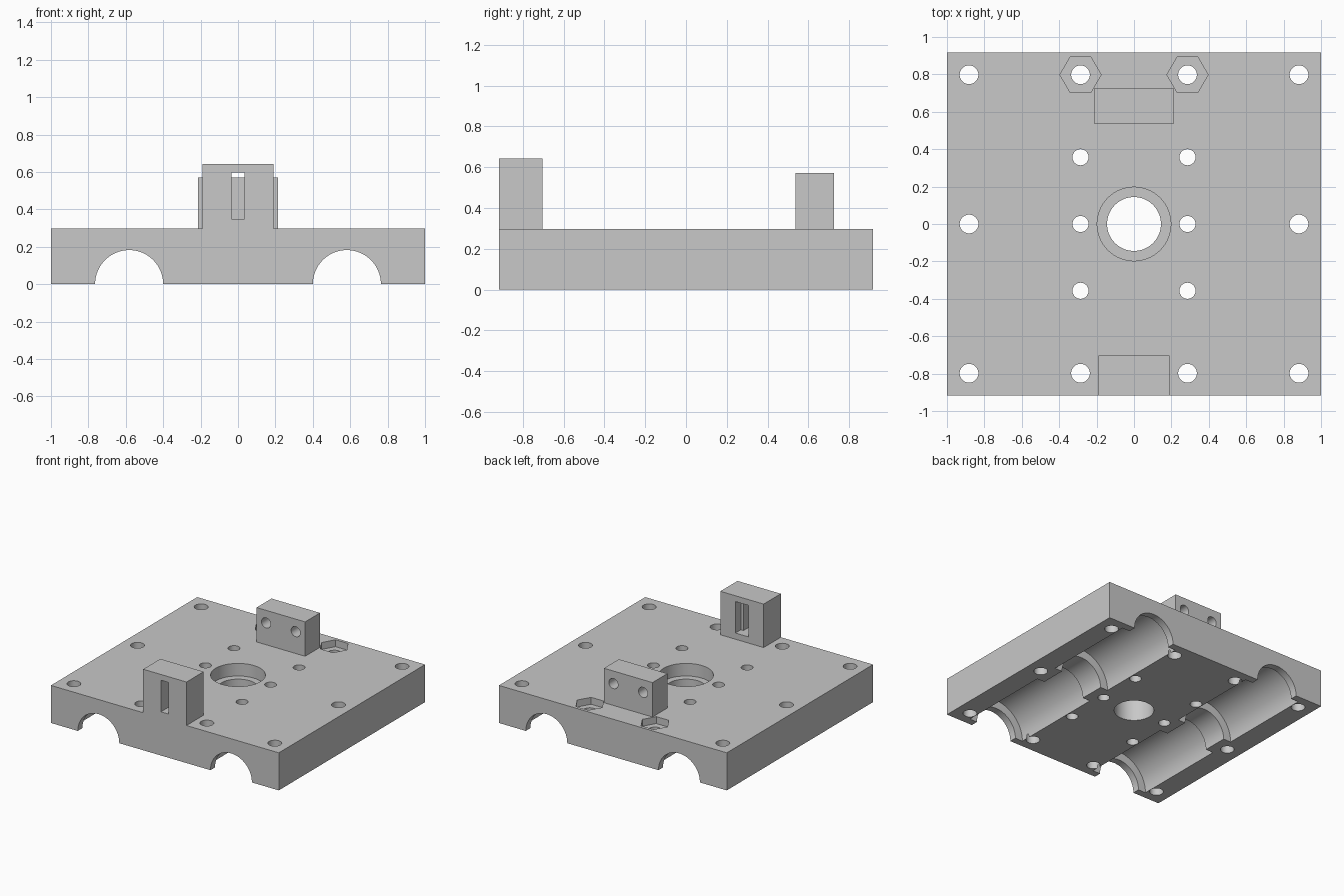
import bpy
import math

cube = bpy.data.objects.get("Cube")
if cube:
    bpy.data.objects.remove(cube, do_unlink=True)

# Single grey material
grey = bpy.data.materials.new("light grey")
grey.use_nodes = True
COLOUR = (0.578, 0.578, 0.578, 1.0)
grey.diffuse_color = COLOUR
grey.node_tree.nodes["Principled BSDF"].inputs["Base Color"].default_value = COLOUR

PLATE_TOP = 0.298
HALF_Y = 0.917


def box(name, x, y, z):
    """Box from (min, max) pairs on each axis."""
    centre = [(a + b) / 2 for a, b in (x, y, z)]
    bpy.ops.mesh.primitive_cube_add(size=1, location=centre)
    obj = bpy.context.object
    obj.name = name
    obj.scale = [b - a for a, b in (x, y, z)]
    bpy.ops.object.transform_apply(location=True, rotation=False, scale=True)
    obj.data.materials.append(grey)
    return obj


def cylinder(radius, length, location, along_y=False, sides=48):
    """Cylinder cutter along z, or along y."""
    turn = (math.pi / 2, 0, 0) if along_y else (0, 0, 0)
    bpy.ops.mesh.primitive_cylinder_add(
        vertices=sides, radius=radius, depth=length, location=location, rotation=turn)
    obj = bpy.context.object
    obj.data.materials.append(grey)
    return obj


def cut(target, cutter):
    """Subtract the cutter from the target, then discard it."""
    mod = target.modifiers.new("cut", 'BOOLEAN')
    mod.operation = 'DIFFERENCE'
    mod.solver = 'EXACT'
    mod.object = cutter
    bpy.context.view_layer.objects.active = target
    bpy.ops.object.modifier_apply(modifier=mod.name)
    bpy.data.objects.remove(cutter, do_unlink=True)


def finish(obj):
    bpy.ops.object.select_all(action='DESELECT')
    obj.select_set(True)
    bpy.context.view_layer.objects.active = obj
    bpy.ops.object.shade_smooth_by_angle(angle=math.radians(30))


# Base plate
plate = box("base_plate", (-1, 1), (-HALF_Y, HALF_Y), (0, PLATE_TOP))

# Rod channels underneath, each with two wider bearing seats
for side in (-1, 1):
    x = side * 0.582
    cut(plate, cylinder(0.182, 3, (x, 0, 0), along_y=True, sides=64))
    for end in (-1, 1):
        cut(plate, cylinder(0.248, 0.76, (x, end * 0.48, 0), along_y=True, sides=64))

# Central bore and its counterbore
cut(plate, cylinder(0.144, 1, (0, 0, 0), sides=64))
cut(plate, cylinder(0.197, 0.2, (0, 0, PLATE_TOP), sides=64))

# Screw holes in mirrored columns
for side in (-1, 1):
    for y in (-0.798, 0, 0.798):
        cut(plate, cylinder(0.05, 1, (side * 0.882, y, 0)))
    for y, radius in ((-0.798, 0.05), (-0.357, 0.043), (0, 0.043), (0.357, 0.043), (0.798, 0.05)):
        cut(plate, cylinder(radius, 1, (side * 0.286, y, 0)))
    # Hexagonal nut pocket at the back
    nut = cylinder(0.11, 0.11, (side * 0.286, 0.798, PLATE_TOP), sides=6)
    nut.rotation_euler.z = math.pi / 6
    cut(plate, nut)
finish(plate)

# Slotted tower at the front edge, the slot widening towards the middle
tower = box("slotted_tower", (-0.19, 0.19), (-HALF_Y, -0.702), (PLATE_TOP, 0.643))
cut(tower, box("slot_cutter", (-0.034, 0.034), (-1.2, -0.5), (0.347, 0.597)))
cut(tower, box("pocket_cutter", (-0.058, 0.058), (-0.77, -0.5), (0.347, 0.597)))
finish(tower)

# Drilled block near the back edge
block = box("drilled_block", (-0.213, 0.213), (0.537, 0.724), (PLATE_TOP, 0.571))
for side in (-1, 1):
    cut(block, cylinder(0.04, 1, (side * 0.13, 0.63, 0.471), along_y=True))
finish(block)
